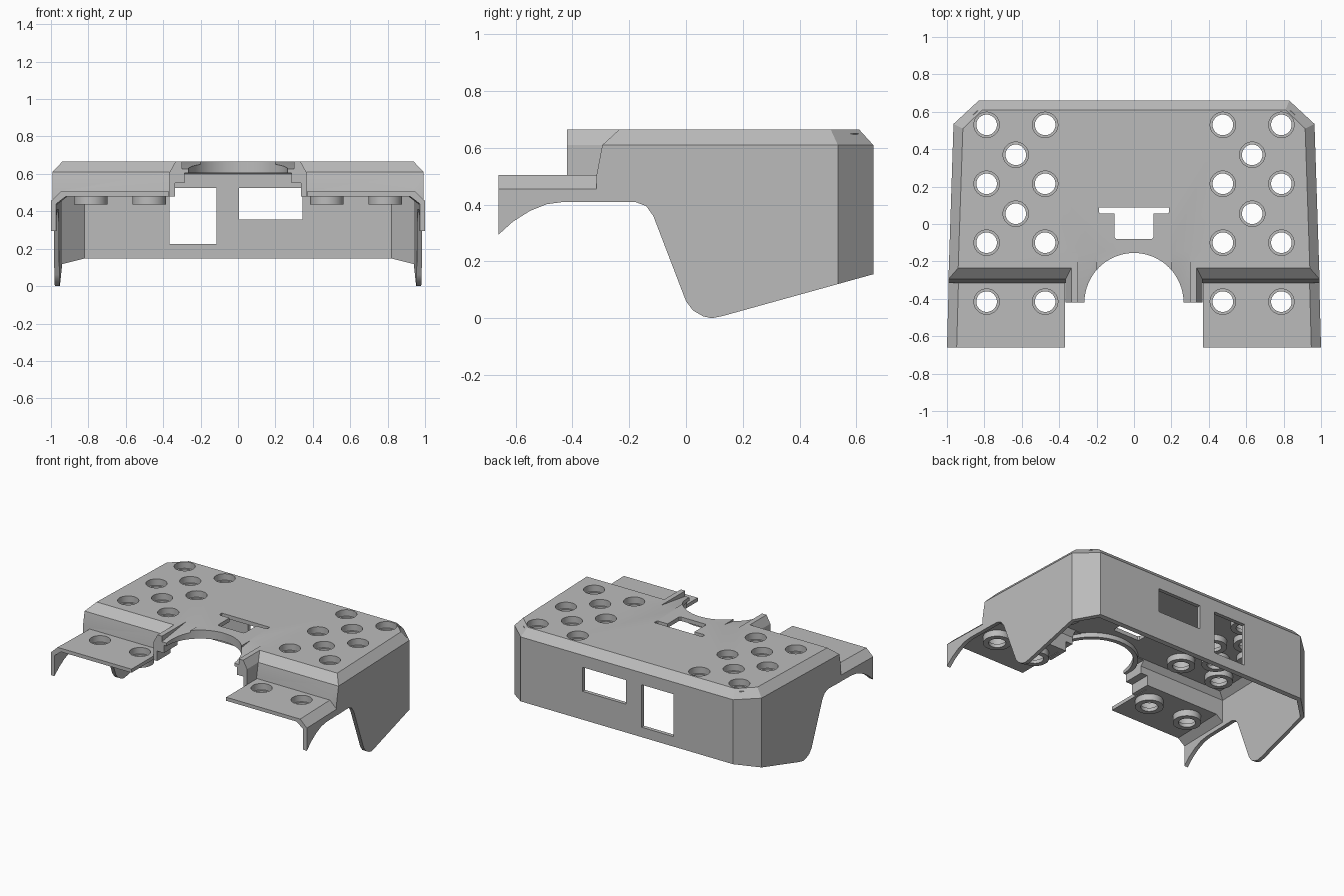
import bpy, bmesh, math
from mathutils import Matrix

cube = bpy.data.objects.get("Cube")
if cube:
    bpy.data.objects.remove(cube, do_unlink=True)

grey = bpy.data.materials.new("plain_grey")
grey.use_nodes = True
grey.diffuse_color = (0.5, 0.5, 0.5, 1)
grey.node_tree.nodes["Principled BSDF"].inputs["Base Color"].default_value = (0.5, 0.5, 0.5, 1)


def finish(name, bm):
    bmesh.ops.recalc_face_normals(bm, faces=bm.faces)
    mesh = bpy.data.meshes.new(name)
    bm.to_mesh(mesh)
    bm.free()
    mesh.materials.append(grey)
    obj = bpy.data.objects.new(name, mesh)
    bpy.context.collection.objects.link(obj)
    return obj


def loft(name, loops):
    """Closed solid through equal-length loops of 3D points."""
    bm = bmesh.new()
    rings = [[bm.verts.new(p) for p in loop] for loop in loops]
    n = len(rings[0])
    for a, b in zip(rings, rings[1:]):
        for i in range(n):
            j = (i + 1) % n
            bm.faces.new((a[i], a[j], b[j], b[i]))
    bm.faces.new(rings[0][::-1])
    bm.faces.new(rings[-1])
    return finish(name, bm)


def mirrored(half):
    return half + [(-x, y) for x, y in reversed(half)]


def stack(name, levels):
    return loft(name, [[(x, y, z) for x, y in outline] for z, outline in levels])


def prism_x(name, outline, x0, x1):
    return loft(name, [[(x, y, z) for y, z in outline] for x in (x0, x1)])


def box(name, x0, x1, y0, y1, z0, z1):
    return stack(name, [(z, [(x0, y0), (x1, y0), (x1, y1), (x0, y1)]) for z in (z0, z1)])


def cylinder(name, x, y, r, z0, z1, sides=40):
    bm = bmesh.new()
    bmesh.ops.create_cone(bm, cap_ends=True, segments=sides, radius1=r, radius2=r,
                          depth=z1 - z0, matrix=Matrix.Translation((x, y, (z0 + z1) / 2)))
    return finish(name, bm)


def combine(target, tool, operation):
    mod = target.modifiers.new("combine", 'BOOLEAN')
    mod.operation, mod.solver, mod.object = operation, 'EXACT', tool
    bpy.context.view_layer.objects.active = target
    bpy.ops.object.modifier_apply(modifier=mod.name)
    bpy.data.objects.remove(tool, do_unlink=True)


def shelf_levels(x_in, x_out, y0, y1, taper, z_low, z_edge, z_top, s):
    """Side shelf outline with a chamfer along its outer edge."""
    def ring(inset):
        return [(s * x_in, y0), (s * (x_out - inset), y0),
                (s * (x_out - taper - inset), y1), (s * x_in, y1)]
    return [(z_low, ring(0)), (z_edge, ring(0)), (z_top, ring(0.052))]


# Raised main body with chamfered rim and two front tongues
def body_outline(front):
    return mirrored([(0.365, -0.42), (0.365, front), (0.992, front), (0.965, 0.535), (0.83, 0.66)])


body_top = mirrored([(0.335, -0.42), (0.335, -0.235), (0.94, -0.235), (0.915, 0.51), (0.81, 0.61)])
shell = stack("cover_shell", [(-0.1, body_outline(-0.315)), (0.505, body_outline(-0.315)),
                              (0.61, body_outline(-0.295)), (0.665, body_top)])

# Low front shelves
for s in (-1, 1):
    combine(shell, stack("shelf", shelf_levels(0.37, 1.0, -0.66, -0.29, 0.01,
                                               -0.15, 0.455, 0.505, s)), 'UNION')

# Hollow out the body, the shelves and the space behind the tongues
cavity = mirrored([(0.963, -0.27), (0.94, 0.525), (0.82, 0.633)])
cavity_top = mirrored([(0.915, -0.24), (0.9, 0.5), (0.8, 0.595)])
combine(shell, stack("body_cavity", [(-0.3, cavity), (0.6, cavity), (0.637, cavity_top)]), 'DIFFERENCE')
for s in (-1, 1):
    combine(shell, stack("shelf_cavity", shelf_levels(-0.1, 0.975, -0.8, -0.2, 0.014,
                                                      -0.35, 0.44, 0.48, s)), 'DIFFERENCE')
combine(shell, box("tongue_space", -0.337, 0.337, -0.8, -0.2, -0.4, 0.55), 'DIFFERENCE')
combine(shell, box("arch_space", -0.285, 0.285, -0.85, -0.21, -0.45, 0.633), 'DIFFERENCE')

# Curved lower edge of the side walls, rising to the back
edge = [(-0.8, -0.5), (-0.8, 0.15), (-0.66, 0.295), (-0.61, 0.34), (-0.55, 0.378), (-0.49, 0.402),
        (-0.43, 0.41), (-0.18, 0.41), (-0.14, 0.395), (-0.115, 0.36), (0, 0.06), (0.025, 0.027),
        (0.06, 0.007), (0.09, 0), (0.13, 0.008), (0.66, 0.155), (0.8, 0.194), (0.8, -0.5)]
combine(shell, prism_x("wall_trim", edge, -1.2, 1.2), 'DIFFERENCE')

# Arch lip, then the round arch opening
combine(shell, cylinder("arch_lip", 0, -0.42, 0.295, 0.605, 0.645, 64), 'UNION')
combine(shell, box("front_trim", -0.368, 0.368, -0.9, -0.42, -0.5, 0.9), 'DIFFERENCE')
combine(shell, cylinder("arch_opening", 0, -0.42, 0.265, 0.4, 0.8, 64), 'DIFFERENCE')

# Sloping recess on the inner side of each tongue
ramp = [(-0.14, 0.666), (-0.5, 0.615), (-0.5, 0.75), (-0.14, 0.75)]
for x0, x1 in ((-0.3, -0.2), (0.2, 0.3)):
    combine(shell, prism_x("tongue_ramp", ramp, x0, x1), 'DIFFERENCE')

# Stepped holes with bosses underneath
spots = [(x, y) for x in (0.475, 0.788) for y in (0.53, 0.215, -0.1, -0.415)]
spots += [(0.632, 0.37), (0.632, 0.055)]
for px, y in spots:
    top = 0.505 if y < -0.3 else 0.665
    for x in (-px, px):
        combine(shell, cylinder("boss", x, y, 0.09, top - 0.07, top - 0.015), 'UNION')
        combine(shell, cylinder("hole", x, y, 0.055, top - 0.2, top + 0.1), 'DIFFERENCE')
        combine(shell, cylinder("hole_step", x, y, 0.068, top - 0.045, top + 0.1), 'DIFFERENCE')

# T-shaped slot in the top and two windows in the back wall
slot = mirrored([(0.095, -0.08), (0.105, -0.07), (0.105, 0.055), (0.18, 0.055),
                 (0.187, 0.062), (0.187, 0.087)])
combine(shell, stack("slot", [(0.55, slot), (0.8, slot)]), 'DIFFERENCE')
combine(shell, box("tall_window", -0.365, -0.115, 0.5, 0.8, 0.225, 0.525), 'DIFFERENCE')
combine(shell, box("wide_window", 0.005, 0.345, 0.5, 0.8, 0.355, 0.525), 'DIFFERENCE')

# Smooth the round parts, keep the panel edges sharp
bpy.ops.object.select_all(action='DESELECT')
shell.select_set(True)
bpy.context.view_layer.objects.active = shell
bpy.ops.object.shade_smooth_by_angle(angle=math.radians(25))
